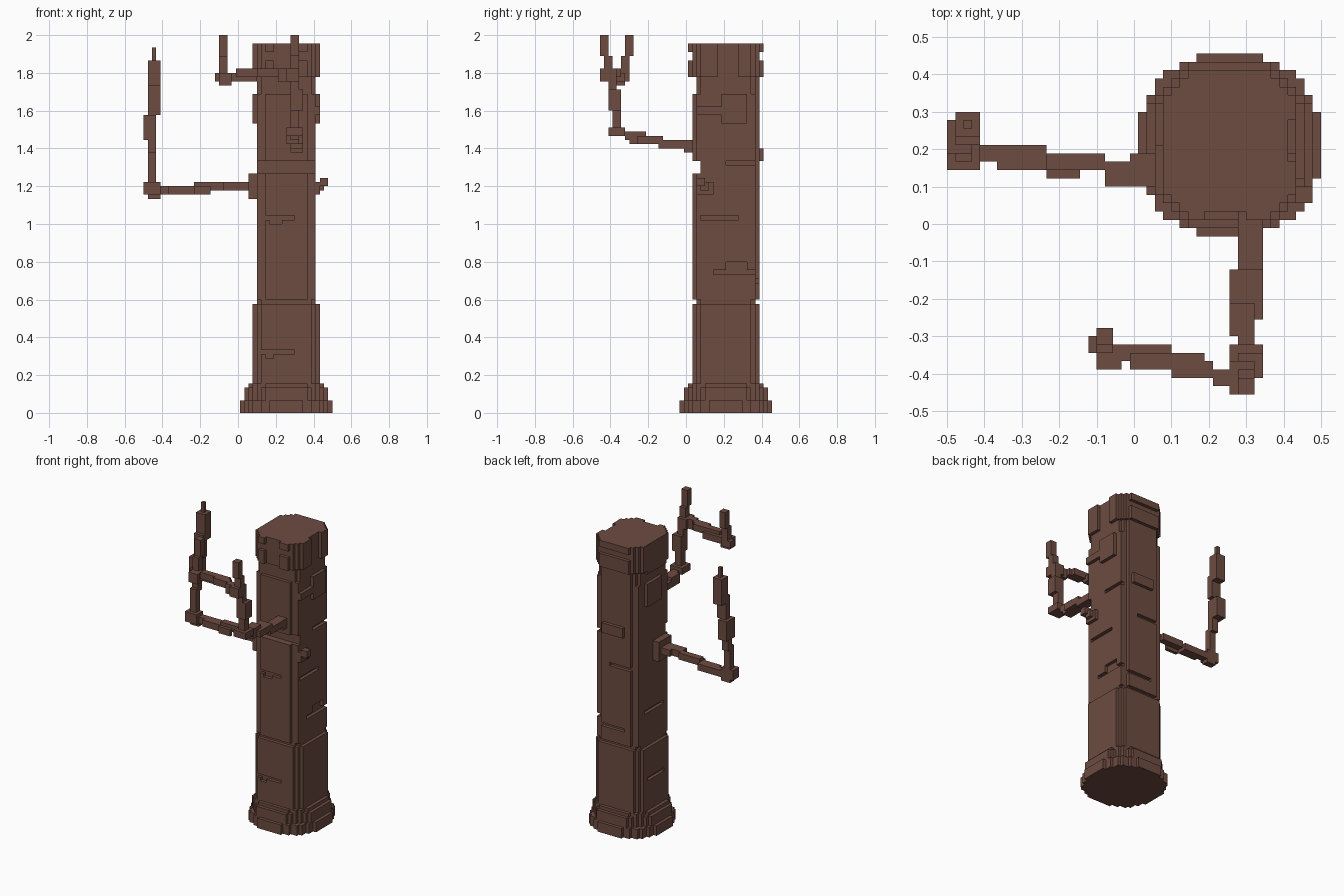
import bpy, bmesh
from mathutils import Vector

V = 1 / 45                      # voxel size
OX, OY = -0.5, -20.5 * V        # grid corner
CX, CY = 34, 30                 # trunk axis in cells

bark = bpy.data.materials.new("brown bark")
bark.diffuse_color = (0.153, 0.072, 0.053, 1)


def box(x0, x1, y0, y1, z0, z1):
    """Cells filling a box given in world units."""
    r = lambda a, o: round((a - o) / V)
    return {(i, j, k) for i in range(r(x0, OX), r(x1, OX))
            for j in range(r(y0, OY), r(y1, OY))
            for k in range(r(z0, 0), r(z1, 0))}


def layer(k0, k1, hx, yf, yb, rad):
    """Trunk slice: disc of radius rad clipped flat on its four sides."""
    out = set()
    for i in range(-hx, hx):
        for j in range(-yf, yb):
            if (i + .5) ** 2 + (j + .5) ** 2 <= rad * rad:
                out |= {(CX + i, CY + j, k) for k in range(k0, k1)}
    return out


SIDES = [((1, 0, 0), [(1, 0, 0), (1, 1, 0), (1, 1, 1), (1, 0, 1)]),
         ((-1, 0, 0), [(0, 1, 0), (0, 0, 0), (0, 0, 1), (0, 1, 1)]),
         ((0, 1, 0), [(1, 1, 0), (0, 1, 0), (0, 1, 1), (1, 1, 1)]),
         ((0, -1, 0), [(0, 0, 0), (1, 0, 0), (1, 0, 1), (0, 0, 1)]),
         ((0, 0, 1), [(0, 0, 1), (1, 0, 1), (1, 1, 1), (0, 1, 1)]),
         ((0, 0, -1), [(0, 1, 0), (1, 1, 0), (1, 0, 0), (0, 0, 0)])]


def build(name, cells):
    """Mesh of the outer faces of a set of cells."""
    bm, verts = bmesh.new(), {}

    def vert(p):
        if p not in verts:
            verts[p] = bm.verts.new((OX + p[0] * V, OY + p[1] * V, p[2] * V))
        return verts[p]

    for c in sorted(cells):
        for n, quad in SIDES:
            if tuple(a + b for a, b in zip(c, n)) not in cells:
                bm.faces.new([vert(tuple(a + b for a, b in zip(c, q))) for q in quad])
    me = bpy.data.meshes.new(name)
    bm.to_mesh(me)
    bm.free()
    me.materials.append(bark)
    ob = bpy.data.objects.new(name, me)
    bpy.context.collection.objects.link(ob)


# Trunk: flared foot, shaft sections, crown
trunk = set()
for s in [(0, 3, 11, 11, 11, 11.35), (3, 6, 10, 10, 10, 10.6), (6, 7, 9, 9, 9, 10),
          (7, 26, 8, 8, 8, 9.4), (26, 27, 7, 7, 7, 9.1), (27, 57, 7, 8, 8, 9.3),
          (57, 60, 7, 6, 8, 9.2), (60, 76, 7, 8, 8, 9.3), (76, 80, 7, 7, 8, 9.0),
          (80, 84, 8, 9, 9, 9.7), (84, 86, 8, 8, 8, 9.4), (86, 88, 8, 9, 9, 9.7)]:
    trunk |= layer(*s)
# Raised bark plates: foot, sides, front
trunk |= box(.41, .433, .185, .32, 1.53, 1.69) | box(.075, .1, .14, .3, 1.53, 1.69)
trunk |= box(.2, .34, .389, .411, 1.34, 1.41) | box(.41, .433, .06, .2, 1.58, 1.62)
trunk |= box(.075, .1, .1, .3, 1.76, 1.8) | box(.055, .1, .08, .2, 1.13, 1.27)
# Bark cracks: front, right, left and back
for c in [(.12, .3, .03, .055, .31, .335), (.14, .2, .03, .055, .29, .31),
          (.14, .3, .03, .055, 1.03, 1.05), (.17, .24, .03, .055, 1.0, 1.03),
          (.389, .411, .07, .28, 1.02, 1.045), (.389, .411, .14, .37, .735, .755),
          (.389, .411, .2, .32, .755, .8), (.389, .411, .2, .38, 1.31, 1.335),
          (.1, .12, .1, .3, .8, .82), (.075, .1, .12, .3, .35, .38),
          (.2, .38, .367, .389, .7, .72), (.14, .3, .367, .389, 1.11, 1.135)]:
    trunk -= box(*c)
# Crown notches on the front and right
trunk -= box(.2, .29, -.01, .033, 1.76, 1.95) | box(.411, .433, .16, .27, 1.76, 1.95)
build("trunk", trunk)

# Broken knot on the right side
build("branch_stub", box(.4, .433, .055, .144, 1.155, 1.22)
      | box(.41, .455, .078, .122, 1.178, 1.222) | box(.433, .477, .055, .1, 1.2, 1.245))

# Left branch: reaches out to the left, then turns up
left = set()
for b in [(-.01, .1, .1, .19, 1.178, 1.222), (-.08, .03, .1, .167, 1.178, 1.222),
          (-.233, -.08, .144, .19, 1.178, 1.222), (-.233, -.145, .122, .144, 1.156, 1.2),
          (-.366, -.233, .144, .211, 1.156, 1.2), (-.433, -.366, .167, .211, 1.156, 1.2),
          (-.5, -.411, .144, .211, 1.156, 1.222), (-.477, -.411, .167, .211, 1.134, 1.156),
          (-.477, -.433, .167, .211, 1.22, 1.38), (-.477, -.433, .189, .233, 1.36, 1.467),
          (-.5, -.433, .189, .278, 1.45, 1.58), (-.477, -.411, .211, .256, 1.57, 1.74),
          (-.477, -.411, .233, .3, 1.7, 1.87), (-.455, -.433, .255, .278, 1.87, 1.935)]:
    left |= box(*b)
build("left_branch", left)

# Front branch: comes forward, then turns up
front = set()
for b in [(.278, .344, -.01, .06, 1.378, 1.444), (.278, .344, -.145, .03, 1.4, 1.444),
          (.256, .344, -.255, -.12, 1.422, 1.467), (.256, .322, -.3, -.21, 1.422, 1.489),
          (.278, .322, -.322, -.25, 1.444, 1.489), (.256, .344, -.411, -.322, 1.467, 1.511),
          (.278, .322, -.389, -.344, 1.5, 1.62), (.278, .344, -.4, -.344, 1.6, 1.711),
          (.278, .322, -.411, -.367, 1.7, 1.78), (.256, .322, -.455, -.367, 1.755, 1.822),
          (.278, .322, -.433, -.389, 1.82, 1.89), (.278, .322, -.455, -.411, 1.88, 2.0)]:
    front |= box(*b)
build("front_branch", front)

# Side twig: leaves the front branch to the left and turns up
twig = set()
for b in [(.211, .278, -.433, -.389, 1.755, 1.822), (.1, .211, -.411, -.367, 1.778, 1.822),
          (-.01, .19, -.389, -.344, 1.778, 1.822), (-.055, .1, -.366, -.322, 1.755, 1.8),
          (-.122, -.055, -.344, -.3, 1.755, 1.8), (-.1, -.04, -.389, -.322, 1.734, 1.8),
          (-.1, -.055, -.344, -.3, 1.79, 1.9), (-.1, -.055, -.322, -.278, 1.88, 2.0)]:
    twig |= box(*b)
build("side_twig", twig)
